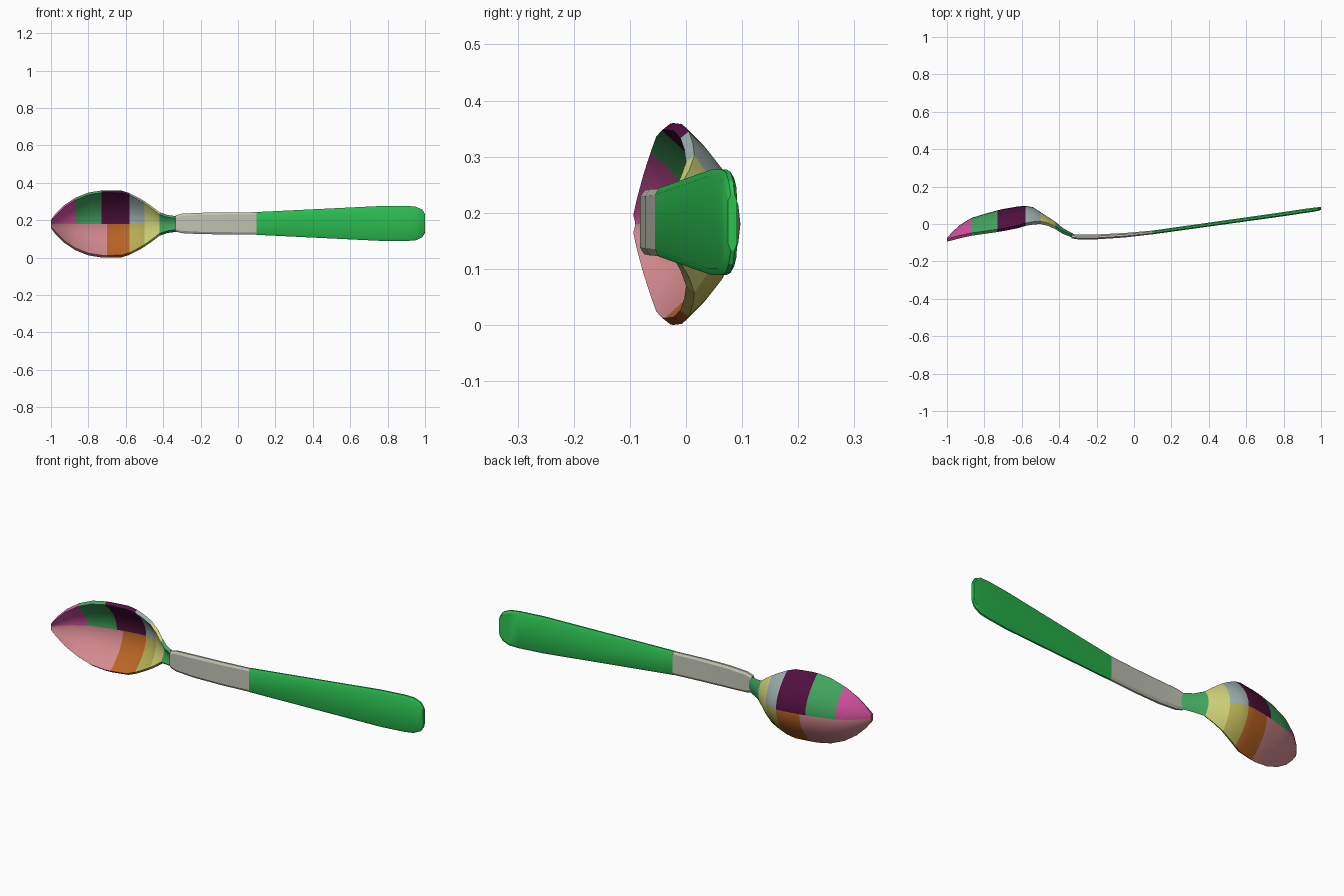
import bpy, bmesh

cube = bpy.data.objects.get("Cube")
if cube:
    bpy.data.objects.remove(cube, do_unlink=True)

MID = 0.18  # height of the centre line


def linear(hex_colour):
    channels = [int(hex_colour[i:i + 2], 16) / 255 for i in (0, 2, 4)]
    return [c / 12.92 if c < 0.04 else ((c + 0.055) / 1.055) ** 2.4 for c in channels] + [1]


def material(name, hex_colour):
    m = bpy.data.materials.new(name)
    m.use_nodes = True
    m.diffuse_color = linear(hex_colour)
    m.node_tree.nodes["Principled BSDF"].inputs["Base Color"].default_value = linear(hex_colour)
    return m


MATS = {
    "magenta": material("magenta", "D2529F"),
    "leaf": material("leaf_green", "42A65E"),
    "purple": material("dark_purple", "52103F"),
    "blue_grey": material("blue_grey", "9DB0AE"),
    "pink": material("dusty_pink", "D58B90"),
    "orange": material("burnt_orange", "BA6526"),
    "khaki": material("khaki", "B5AD54"),
    "yellow": material("pale_yellow", "CFD277"),
    "grey": material("warm_grey", "C2C4B4"),
    "green": material("bright_green", "2CC252"),
}


def loft(name, rings, colour_rule, angle):
    """Skin closed rings of points, cap the ends and colour faces by their centre."""
    bm = bmesh.new()
    loops = [[bm.verts.new(p) for p in ring] for ring in rings]
    n = len(loops[0])
    for a, b in zip(loops, loops[1:]):
        for i in range(n):
            j = (i + 1) % n
            bm.faces.new((a[i], a[j], b[j], b[i]))
    bm.faces.new(loops[0])
    bm.faces.new(loops[-1])
    bmesh.ops.recalc_face_normals(bm, faces=bm.faces)
    mesh = bpy.data.meshes.new(name)
    used = []
    for f in bm.faces:
        key = colour_rule(f.calc_center_median())
        if key not in used:
            used.append(key)
            mesh.materials.append(MATS[key])
        f.material_index = used.index(key)
    bm.to_mesh(mesh)
    bm.free()
    ob = bpy.data.objects.new(name, mesh)
    bpy.context.collection.objects.link(ob)
    bpy.ops.object.select_all(action="DESELECT")
    ob.select_set(True)
    bpy.context.view_layer.objects.active = ob
    bpy.ops.object.shade_smooth_by_angle(angle=angle)
    return ob


# Bowl and neck: curved shell sections, hollow towards the front
def bowl_ring(x, half, rim, back, wall=0.015, steps=10):
    ts = [-1 + 2 * i / steps for i in range(steps + 1)]
    depth = back - rim - wall
    lip = min(0.012, half * 0.3)
    outer = [(x, back - depth * t * t, MID + t * half) for t in ts]
    inner = [(x, back - depth * t * t - wall, MID + t * (half - lip)) for t in reversed(ts)]
    return outer + inner


# x, half height, rim y, back y
BOWL = [
    (-1.0, 0.022, -0.094, -0.076),
    (-0.975, 0.055, -0.088, -0.045),
    (-0.93, 0.1, -0.076, -0.005),
    (-0.87, 0.14, -0.063, 0.032),
    (-0.8, 0.168, -0.053, 0.054),
    (-0.73, 0.179, -0.043, 0.073),
    (-0.7, 0.18, -0.038, 0.08),
    (-0.62, 0.178, -0.022, 0.094),
    (-0.58, 0.165, -0.01, 0.097),
    (-0.54, 0.145, -0.003, 0.09),
    (-0.5, 0.122, 0.0, 0.064),
    (-0.46, 0.094, -0.01, 0.038),
    (-0.42, 0.063, -0.028, 0.012),
    (-0.38, 0.049, -0.053, -0.022),
    (-0.32, 0.04, -0.077, -0.055),
]
# Bands listed by the x at which each one ends
UPPER = [(-0.87, "magenta"), (-0.73, "leaf"), (-0.58, "purple"), (-0.5, "blue_grey"),
         (-0.42, "yellow"), (0, "leaf")]
LOWER = [(-0.7, "pink"), (-0.58, "orange"), (-0.5, "khaki"), (-0.42, "yellow"), (0, "leaf")]


def bowl_colour(c):
    bands = UPPER if c.z > MID else LOWER
    return next(key for end, key in bands if c.x < end)


loft("bowl_and_neck", [bowl_ring(*s) for s in BOWL], bowl_colour, 0.5)


# Handle: flat bar with bevelled long edges
def bar_ring(x, half, y, thick):
    profile = [(-1, 0.012), (-0.4, 0), (0.4, 0), (1, 0.012)]
    up = [(x, y + s * thick, MID + 0.003 + half - inset) for s, inset in profile]
    down = [(x, y + s * thick, MID + 0.003 - half + inset) for s, inset in reversed(profile)]
    return up + down


SHAFT = [
    (-0.335, 0.043, -0.066, 0.011),
    (-0.3, 0.052, -0.069, 0.013),
    (-0.2, 0.057, -0.069, 0.013),
    (-0.05, 0.059, -0.06, 0.012),
    (0.1, 0.06, -0.045, 0.01),
]
GRIP = [
    (0.1, 0.061, -0.045, 0.01),
    (0.78, 0.094, 0.05, 0.011),
    (0.9, 0.094, 0.068, 0.011),
    (0.95, 0.09, 0.075, 0.011),
    (0.985, 0.074, 0.08, 0.01),
    (1.0, 0.05, 0.083, 0.008),
]
loft("handle_shaft", [bar_ring(*s) for s in SHAFT], lambda c: "grey", 0.5)
loft("handle_grip", [bar_ring(*s) for s in GRIP], lambda c: "green", 0.5)
